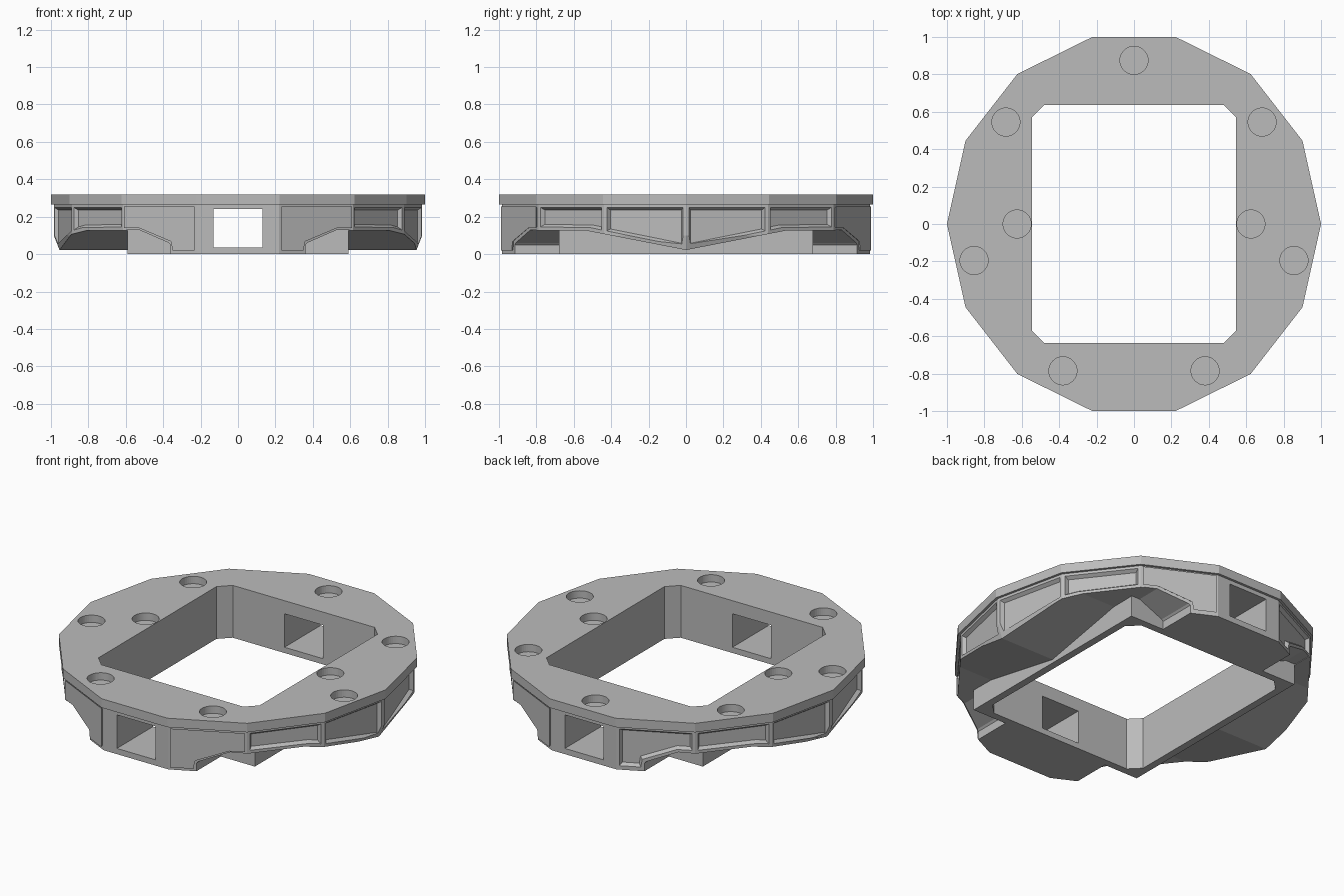
import bpy, bmesh, math
from mathutils import Vector

if "Cube" in bpy.data.objects:
    bpy.data.objects.remove(bpy.data.objects["Cube"], do_unlink=True)

grey = bpy.data.materials.new("plain grey")
grey.use_nodes = True
grey.diffuse_color = (0.5, 0.5, 0.5, 1)
grey.node_tree.nodes["Principled BSDF"].inputs["Base Color"].default_value = (0.5, 0.5, 0.5, 1)


def loft(name, rings):
    """Closed solid through matching rings of points."""
    bm = bmesh.new()
    loops = [[bm.verts.new(p) for p in ring] for ring in rings]
    n = len(loops[0])
    for a, b in zip(loops, loops[1:]):
        for i in range(n):
            j = (i + 1) % n
            bm.faces.new((a[i], a[j], b[j], b[i]))
    bm.faces.new(loops[0][::-1])
    bm.faces.new(loops[-1])
    skew = [f for f in bm.faces if len(f.verts) == 4 and
            abs((f.verts[3].co - f.verts[0].co).dot(f.normal)) > 1e-4]
    bmesh.ops.triangulate(bm, faces=skew)
    bmesh.ops.recalc_face_normals(bm, faces=bm.faces)
    mesh = bpy.data.meshes.new(name)
    bm.to_mesh(mesh)
    bm.free()
    mesh.materials.append(grey)
    ob = bpy.data.objects.new(name, mesh)
    bpy.context.collection.objects.link(ob)
    return ob


def box(name, x, y, z):
    return loft(name, [[(x[0], y[0], h), (x[1], y[0], h), (x[1], y[1], h), (x[0], y[1], h)] for h in z])


def cut(ob, cutters):
    """Subtract each cutter, bake the result and drop the cutters."""
    for c in cutters:
        c.hide_render = True
        m = ob.modifiers.new("cut", 'BOOLEAN')
        m.operation, m.solver, m.object = 'DIFFERENCE', 'EXACT', c
    bpy.context.view_layer.update()
    deps = bpy.context.evaluated_depsgraph_get()
    baked = bpy.data.meshes.new_from_object(ob.evaluated_get(deps))
    ob.modifiers.clear()
    ob.data = baked
    for c in cutters:
        bpy.data.objects.remove(c, do_unlink=True)


def outline(scale):
    """Fourteen-sided outline with a flat front and back."""
    return [(scale * math.sin((i + 0.5) * math.tau / 14),
             -1.0257 * scale * math.cos((i + 0.5) * math.tau / 14)) for i in range(14)]


def opening(z):
    x, y, c = 0.545, 0.635, 0.065
    pts = [(x, y - c), (x - c, y), (c - x, y), (-x, y - c), (-x, c - y), (c - x, -y), (x - c, -y), (x, c - y)]
    return loft("opening_cutter", [[(px, py, h) for px, py in pts] for h in z])


def inset(poly, d):
    """Shrink a counter-clockwise outline by d."""
    out, n = [], len(poly)
    for i in range(n):
        a, b, c = (Vector(poly[(i + k) % n]) for k in (-1, 0, 1))
        u, v = (b - a).normalized(), (c - b).normalized()
        nu, nv = Vector((-u.y, u.x)), Vector((-v.y, v.x))
        out.append(b + (nu + nv) * (d / (1 + nu.dot(nv))))
    return out


# Top plate with the opening and round sockets
TOP, SEAM = 0.32, 0.265
plate = loft("top_plate", [[(x, y, z) for x, y in outline(1)] for z in (SEAM, TOP)])
sockets = [(0, 0.875)]
for x, y in ((0.685, 0.545), (0.625, 0), (0.855, -0.195), (0.38, -0.785)):
    sockets += [(x, y), (-x, y)]
cutters = [opening((-0.1, 0.5))]
for x, y in sockets:
    ring = [(x + 0.075 * math.cos(k * math.tau / 40), y + 0.075 * math.sin(k * math.tau / 40)) for k in range(40)]
    cutters.append(loft("socket_cutter", [[(px, py, z) for px, py in ring] for z in (TOP - 0.045, 0.5)]))
cut(plate, cutters)

# Lower body, drawn in slightly under the side corners
skirt = outline(0.985)
body = loft("lower_body", [
    [(x * (0.96 if abs(x) > 0.95 else 1), y, 0) for x, y in skirt],
    [(x, y, 0.1) for x, y in skirt],
    [(x, y, SEAM) for x, y in skirt]])
cutters = [opening((-0.1, 0.5)), box("window_cutter", (-0.13, 0.13), (-1.2, 1.2), (0.035, 0.24))]

# Underside relief: shallow V along the sides, steps beside the front and back blocks
vee = [(-1.2, -0.1), (1.2, -0.1), (1.2, 0.13), (0.53, 0.125), (0, 0.022), (-0.53, 0.125), (-1.2, 0.13)]
step = [(0.36, -0.1), (0.595, -0.1), (0.595, 0.13), (0.53, 0.13), (0.37, 0.06), (0.36, 0.05)]
for s in (-1, 1):
    cutters.append(loft("side_cutter", [[(s * x, y, z) for y, z in vee] for x in (0.59, 1.2)]))
    for t in (-1, 1):
        cutters.append(loft("step_cutter", [[(s * x, t * y, z) for x, z in step] for y in (0.68, 1.2)]))

# Framed panels: bottom edge of each face as (fraction along the face, height)
EDGES = {1: [(0, 0.008), (0.34, 0.008), (0.36, 0.06), (0.78, 0.13), (1, 0.13)],
         2: [(0, 0.13), (0.8, 0.125), (1, 0.11)],
         3: [(0, 0.11), (1, 0.022)]}


def panel(a, b, edge, sx, sy):
    a, b = Vector((*a, 0)), Vector((*b, 0))
    along = b - a
    length = along.length
    along.normalize()
    normal = Vector((along.y, -along.x, 0))
    poly = [(t * length, z) for t, z in edge] + [(length, SEAM), (0, SEAM)]
    rings = []
    for d, depth in ((0.03, -0.02), (0.016, 0.0), (0.01, 0.01)):
        pts = [a + along * p.x + normal * depth + Vector((0, 0, p.y)) for p in inset(poly, d)]
        rings.append([(sx * p.x, sy * p.y, p.z) for p in pts])
    return loft("panel_cutter", rings)


for k, edge in EDGES.items():
    for sx in (-1, 1):
        for sy in (-1, 1):
            cutters.append(panel(skirt[k - 1], skirt[k], edge, sx, sy))
cut(body, cutters)
